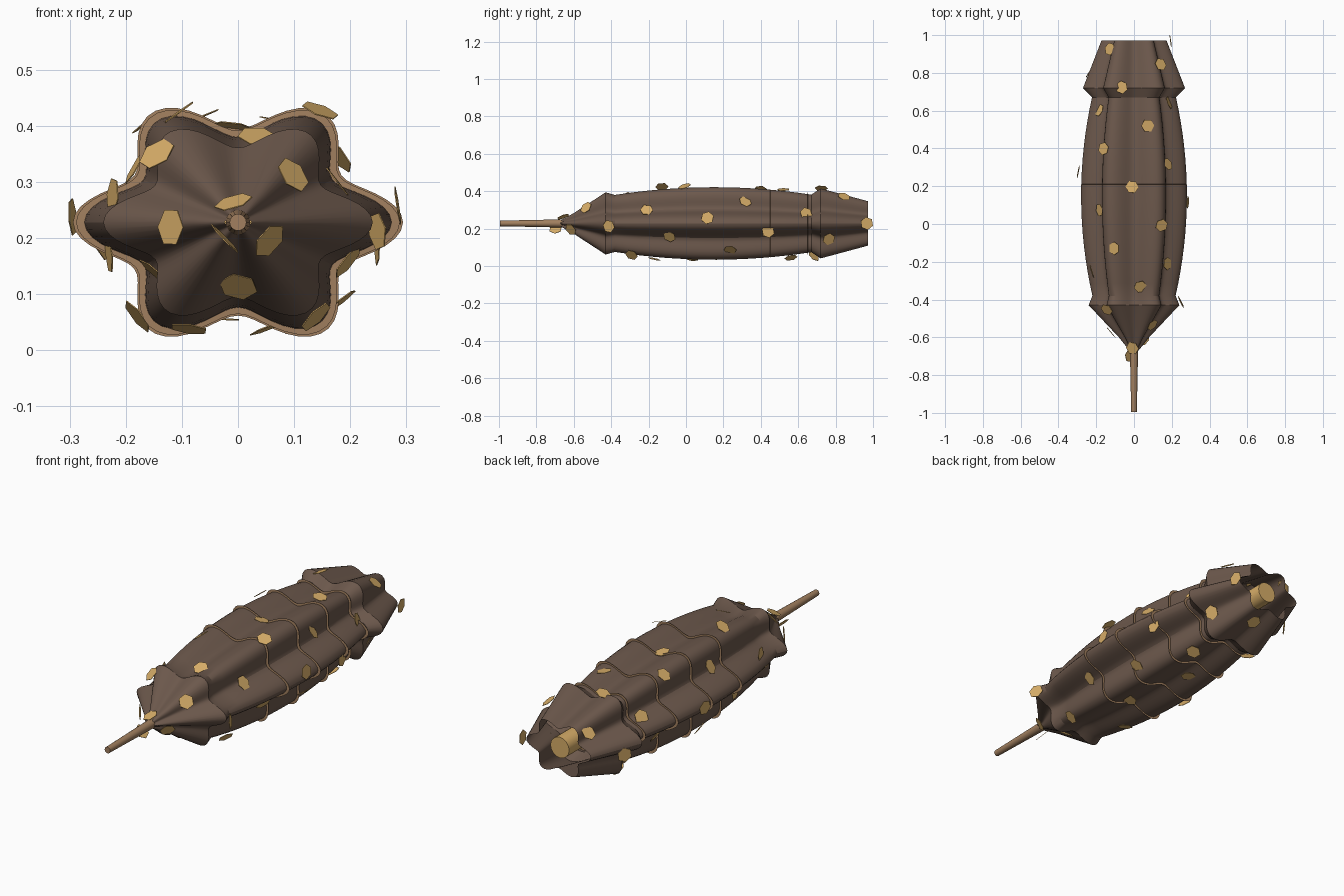
import bpy, bmesh, math, random
from mathutils import Vector

random.seed(4)
if "Cube" in bpy.data.objects:
    bpy.data.objects.remove(bpy.data.objects["Cube"], do_unlink=True)

CENTRE_Z = 0.228
SQUASH = 0.78
SIDES = 96


def material(name, rgb):
    m = bpy.data.materials.new(name)
    m.use_nodes = True
    m.diffuse_color = (*rgb, 1)
    m.node_tree.nodes["Principled BSDF"].inputs["Base Color"].default_value = (*rgb, 1)
    return m


bark = material("dark brown husk", (0.15, 0.098, 0.072))
wood = material("tan wood", (0.36, 0.215, 0.115))
gold = material("gold scale", (0.68, 0.42, 0.14))


def finish(bm, name, mat, smooth=None):
    me = bpy.data.meshes.new(name)
    bm.to_mesh(me)
    bm.free()
    ob = bpy.data.objects.new(name, me)
    bpy.context.collection.objects.link(ob)
    me.materials.append(mat)
    if smooth:
        bpy.ops.object.select_all(action='DESELECT')
        ob.select_set(True)
        bpy.context.view_layer.objects.active = ob
        bpy.ops.object.shade_smooth_by_angle(angle=math.radians(smooth))
    return ob


def lobe_point(radius, y, a, lobes=True, grow=0.0):
    """Point on the six-lobed, flattened cross-section."""
    r = radius * (0.855 + 0.145 * math.cos(6 * a)) if lobes else radius
    r += grow
    squash = SQUASH if lobes else 1
    return Vector((r * math.cos(a), y, CENTRE_Z + squash * r * math.sin(a)))


def loft(bm, stations, sides, lobes=True, caps=False):
    """Skin a row of (y, radius, grow) sections."""
    rows = [[bm.verts.new(lobe_point(r, y, math.tau * i / sides, lobes, g))
             for i in range(sides)] for y, r, g in stations]
    for a, b in zip(rows, rows[1:]):
        for i in range(sides):
            j = (i + 1) % sides
            bm.faces.new((a[i], a[j], b[j], b[i]))
    if caps:
        bm.faces.new(rows[0][::-1])
        bm.faces.new(rows[-1])
    bmesh.ops.recalc_face_normals(bm, faces=bm.faces[:])


# Husk profile: front cone, barrel and flared rear collar
def barrel(y):
    t = (y - 0.15) / 0.54
    return 0.28 - 0.062 * t * t


profile = [(-0.67, 0.024), (-0.6, 0.08), (-0.43, 0.24)]
profile += [(-0.38 + 1.05 * k / 16, barrel(-0.38 + 1.05 * k / 16)) for k in range(17)]
profile += [(0.72, 0.27), (0.972, 0.172)]


def radius_at(y):
    y = min(max(y, profile[0][0]), profile[-1][0])
    for (y0, r0), (y1, r1) in zip(profile, profile[1:]):
        if y <= y1:
            return r0 + (r1 - r0) * (y - y0) / (y1 - y0)


bm = bmesh.new()
loft(bm, [(y, r, 0) for y, r in profile], SIDES)
finish(bm, "husk", bark, 25)

# Thin flat bands that stand proud of the husk
for k, y in enumerate((-0.02, 0.21, 0.45, 0.65)):
    bm = bmesh.new()
    r = radius_at(y)
    loft(bm, [(y, r, -0.01), (y + 0.001, r, 0.015)], SIDES)
    finish(bm, f"band_{k + 1}", wood)

# Stem at the front and core at the open rear
bm = bmesh.new()
loft(bm, [(-0.995, 0.015, 0), (-0.65, 0.022, 0)], 16, False, True)
finish(bm, "stem", wood, 40)
bm = bmesh.new()
loft(bm, [(0.6, 0.05, 0), (0.962, 0.05, 0)], 16, False, True)
finish(bm, "rear_core", gold, 40)

# Hexagonal scales in a golden-angle spiral
bm = bmesh.new()
golden = math.pi * (3 - math.sqrt(5))
for n in range(42):
    y = 0.967 - 0.0406 * n
    a = golden * n
    pos = lobe_point(radius_at(y), y, a, True, 0.02)
    slope = (radius_at(y + 0.02) - radius_at(y - 0.02)) / 0.04
    slope = max(-1, min(1, slope))
    normal = Vector((math.cos(a), -slope + random.uniform(-0.25, 0.25), math.sin(a)))
    normal.x += random.uniform(-0.2, 0.2)
    normal.z += random.uniform(-0.2, 0.2)
    normal.normalize()
    u = normal.cross(Vector((0, 1, 0))).normalized()
    v = normal.cross(u)
    spin = random.uniform(0, 1)
    rings = []
    for h in (-0.001, 0.001):
        rings.append([bm.verts.new(pos + normal * h + 0.035 * (
            u * math.cos(spin + k * math.tau / 6) + v * math.sin(spin + k * math.tau / 6)))
            for k in range(6)])
    low, high = rings
    bm.faces.new(low[::-1])
    bm.faces.new(high)
    for k in range(6):
        bm.faces.new((low[k], low[(k + 1) % 6], high[(k + 1) % 6], high[k]))
bmesh.ops.recalc_face_normals(bm, faces=bm.faces[:])
finish(bm, "scales", gold)
